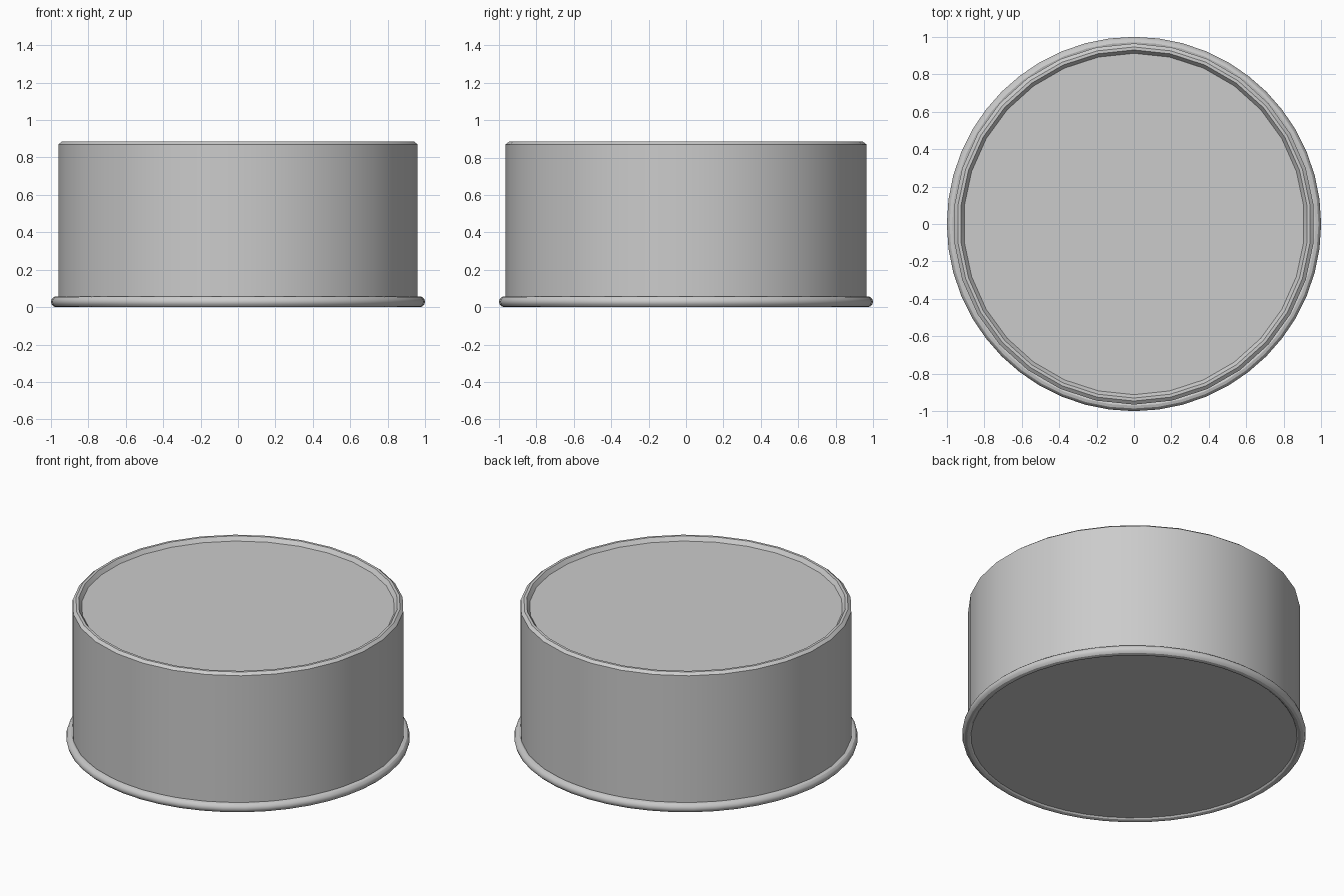
import bpy, bmesh
from math import sin, cos, pi

if "Cube" in bpy.data.objects:
    bpy.data.objects.remove(bpy.data.objects["Cube"])


def lathe(name, profile, sides, closed=False):
    """Revolve (radius, z) points around z, with one vertex on the +y axis."""
    bm = bmesh.new()
    rings = []
    for r, z in profile:
        angles = [pi / 2 + 2 * pi * i / sides for i in range(sides)]
        rings.append([bm.verts.new((r * cos(a), r * sin(a), z)) for a in angles])
    pairs = list(zip(rings, rings[1:]))
    if closed:
        pairs.append((rings[-1], rings[0]))
    for lo, hi in pairs:
        for i in range(sides):
            j = (i + 1) % sides
            bm.faces.new((lo[i], lo[j], hi[j], hi[i]))
    if not closed:
        bm.faces.new(rings[0])
        bm.faces.new(rings[-1])
    bmesh.ops.recalc_face_normals(bm, faces=bm.faces)
    mesh = bpy.data.meshes.new(name)
    bm.to_mesh(mesh)
    bm.free()
    ob = bpy.data.objects.new(name, mesh)
    bpy.context.collection.objects.link(ob)
    bpy.ops.object.select_all(action='DESELECT')
    ob.select_set(True)
    bpy.context.view_layer.objects.active = ob
    bpy.ops.object.shade_smooth_by_angle(angle=pi / 6)
    return ob


# Can body: flat base, straight wall, chamfered lip and recessed lid
lathe("can_body", [(0.965, 0.012), (0.965, 0.87), (0.946, 0.885),
                   (0.93, 0.885), (0.912, 0.86)], 30)

# Rounded bead around the foot of the can
bead = [(0.971 + 0.029 * cos(2 * pi * k / 12), 0.029 + 0.029 * sin(2 * pi * k / 12))
        for k in range(12)]
lathe("base_rim", bead, 48, closed=True)
